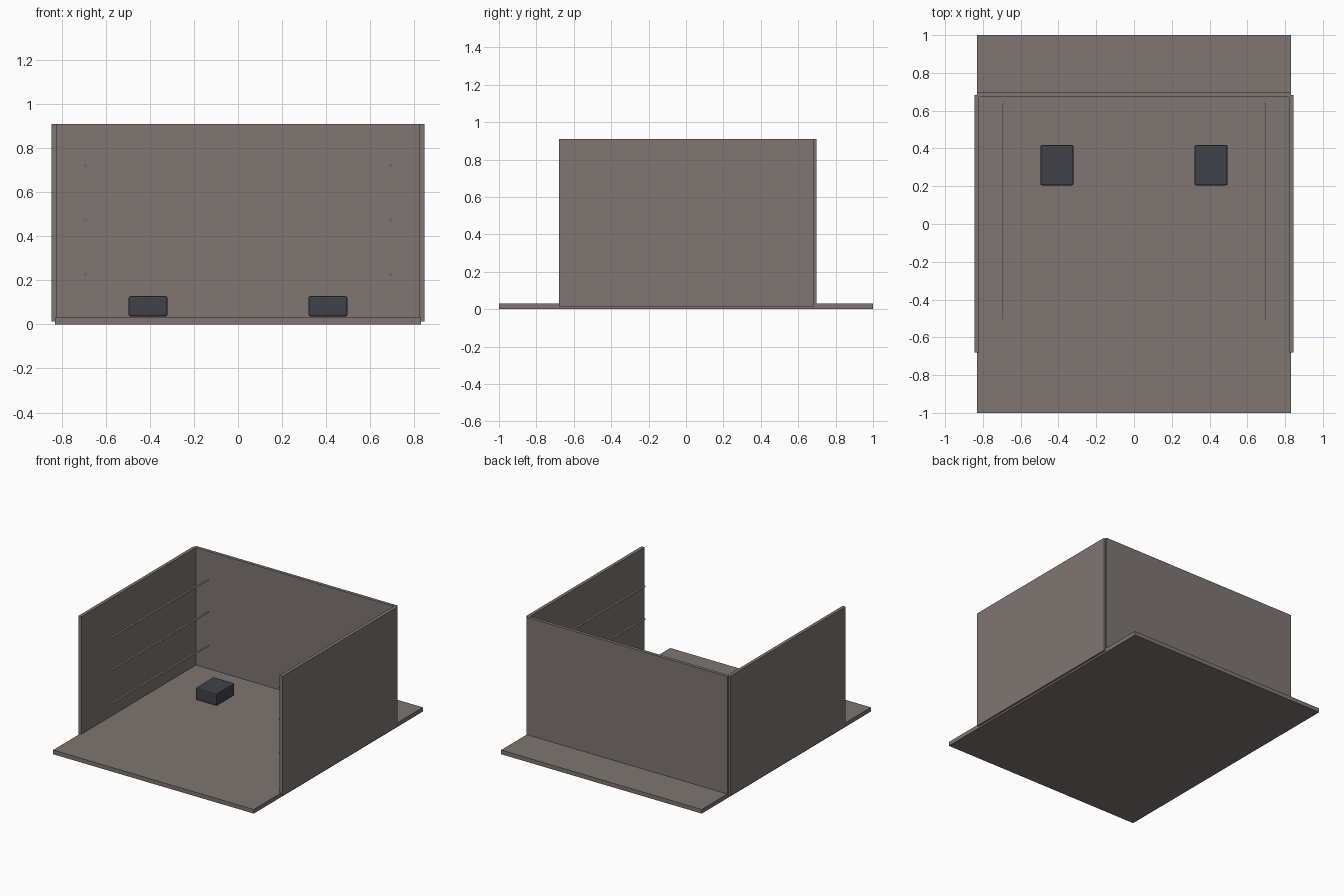
import bpy

if "Cube" in bpy.data.objects:
    bpy.data.objects.remove(bpy.data.objects["Cube"])


def material(name, rgb):
    m = bpy.data.materials.new(name)
    m.diffuse_color = (*rgb, 1)
    m.use_nodes = True
    m.node_tree.nodes["Principled BSDF"].inputs["Base Color"].default_value = m.diffuse_color
    return m


STONE = material("warm_grey", (0.21, 0.18, 0.17))
DARK = material("dark_slate", (0.05, 0.055, 0.065))
METAL = material("light_metal", (0.45, 0.45, 0.44))


def box(name, x, y, z, mat, bevel=0):
    """Box given by (min, max) ranges on each axis."""
    ranges = (x, y, z)
    bpy.ops.mesh.primitive_cube_add(size=1, location=[(a + b) / 2 for a, b in ranges])
    ob = bpy.context.object
    ob.name = name
    ob.scale = [b - a for a, b in ranges]
    bpy.ops.object.transform_apply(location=False, rotation=False, scale=True)
    ob.data.materials.append(mat)
    if bevel:
        mod = ob.modifiers.new("rounded_edges", 'BEVEL')
        mod.width = bevel
        mod.segments = 2
    return ob


def mirrored(side, lo, hi):
    return tuple(sorted((side * lo, side * hi)))


# Floor slab and back wall
box("floor", (-0.831, 0.831), (-1, 1), (0, 0.031), STONE)
box("back_wall", (-0.831, 0.831), (0.673, 0.697), (0.013, 0.91), STONE)

for side, label in ((-1, "left"), (1, "right")):
    # Side wall
    box(label + "_wall", mirrored(side, 0.82, 0.845), (-0.68, 0.682), (0.013, 0.91), STONE)
    # Small rounded block on the floor
    box(label + "_block", mirrored(side, 0.32, 0.496), (0.205, 0.418), (0.036, 0.128), DARK, 0.008)
    # Three thin rails beside the wall
    for i, z in enumerate((0.227, 0.477, 0.721)):
        box(f"{label}_rail_{i + 1}", mirrored(side, 0.687, 0.697), (-0.5, 0.638),
            (z - 0.005, z + 0.005), METAL)
